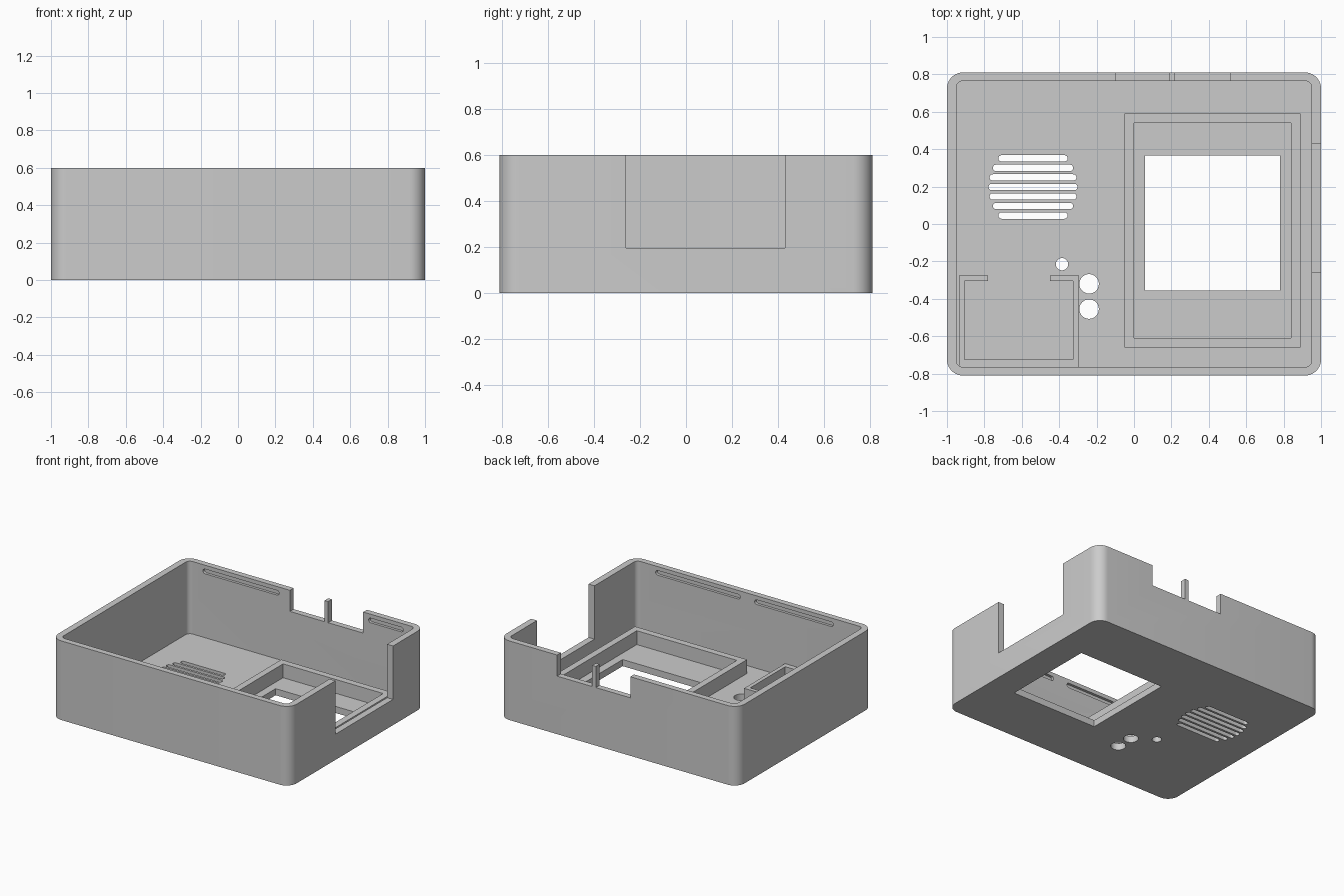
import bpy, bmesh
from math import cos, sin, pi, radians
from mathutils import Matrix

cube = bpy.data.objects.get("Cube")
if cube:
    bpy.data.objects.remove(cube, do_unlink=True)

grey = bpy.data.materials.new("plain grey")
grey.use_nodes = True
grey.diffuse_color = (0.6, 0.6, 0.6, 1)
grey.node_tree.nodes["Principled BSDF"].inputs["Base Color"].default_value = (0.6, 0.6, 0.6, 1)


def prism(name, x, y, z, r=0.0, steps=10, turn=None):
    """Upright block with rounded corners; each range is (low, high)."""
    bm = bmesh.new()
    if r:
        pts = []
        corners = [(x[1] - r, y[1] - r), (x[0] + r, y[1] - r),
                   (x[0] + r, y[0] + r), (x[1] - r, y[0] + r)]
        for q, (cx, cy) in enumerate(corners):
            for i in range(steps + 1):
                a = (q + i / steps) * pi / 2
                pts.append((cx + r * cos(a), cy + r * sin(a)))
    else:
        pts = [(x[1], y[1]), (x[0], y[1]), (x[0], y[0]), (x[1], y[0])]
    verts = [bm.verts.new((px, py, z[0])) for px, py in pts]
    bmesh.ops.remove_doubles(bm, verts=verts, dist=1e-5)
    base = bm.faces.new([v for v in verts if v.is_valid])
    top = bmesh.ops.extrude_face_region(bm, geom=[base], use_keep_orig=True)
    bmesh.ops.translate(bm, vec=(0, 0, z[1] - z[0]),
                        verts=[v for v in top["geom"] if isinstance(v, bmesh.types.BMVert)])
    bmesh.ops.recalc_face_normals(bm, faces=bm.faces)
    if turn:
        bm.transform(turn)
    mesh = bpy.data.meshes.new(name)
    bm.to_mesh(mesh)
    bm.free()
    obj = bpy.data.objects.new(name, mesh)
    bpy.context.collection.objects.link(obj)
    mesh.materials.append(grey)
    return obj


def cut(target, cutters):
    """Subtract the cutters, bake the result and discard the cutters."""
    for c in cutters:
        c.hide_render = True
        mod = target.modifiers.new("cut", 'BOOLEAN')
        mod.operation, mod.solver, mod.object = 'DIFFERENCE', 'EXACT', c
    bpy.context.view_layer.update()
    graph = bpy.context.evaluated_depsgraph_get()
    mesh = bpy.data.meshes.new_from_object(target.evaluated_get(graph))
    target.modifiers.clear()
    target.data = mesh
    for c in cutters:
        bpy.data.objects.remove(c, do_unlink=True)


W, D, H, FLOOR = 1.0, 0.81, 0.6, 0.05
THROUGH = (-0.1, 0.1)
HIGH = (0.44, 0.7)

# Open tray: outer block minus cavity
case = prism("case_shell", (-W, W), (-D, D), (0, H), 0.085)
cutters = [prism("cavity", (-0.95, 0.95), (-0.765, 0.765), (FLOOR, 0.8), 0.035)]

# Side notch and the two back notches that leave a thin post
cutters.append(prism("side_notch", (0.93, 1.1), (-0.26, 0.43), (0.195, 0.7)))
for x in ((-0.1, 0.19), (0.22, 0.515)):
    cutters.append(prism("back_notch", x, (0.74, 0.9), HIGH))

# Display window
cutters.append(prism("window", (0.06, 0.78), (-0.355, 0.365), THROUGH))

# Speaker grille: seven slots following a rounded outline
for i, half in enumerate((0.185, 0.215, 0.232, 0.238, 0.232, 0.215, 0.185)):
    y = 0.045 + 0.051 * i
    cutters.append(prism("grille_slot", (-0.54 - half, -0.54 + half),
                         (y - 0.017, y + 0.017), THROUGH, 0.017, 6))

# Round button and indicator holes
for x, y, r in ((-0.385, -0.215, 0.033), (-0.24, -0.32, 0.052), (-0.24, -0.455, 0.052)):
    cutters.append(prism("round_hole", (x - r, x + r), (y - r, y + r), THROUGH, r))

# Shallow latch grooves inside the front and back walls
stand = Matrix.Rotation(radians(90), 4, 'X')
for x, wall in (((-0.70, -0.04), -1), ((0.08, 0.79), -1),
                ((-0.83, -0.19), 1), ((0.56, 0.85), 1)):
    depth = sorted((-wall * 0.74, -wall * 0.785))
    cutters.append(prism("latch_groove", x, (0.535, 0.57), depth, 0.0175, 6, stand))
cut(case, cutters)

# Raised frame around the display
RIB = (FLOOR - 0.01, 0.155)
frame = prism("display_frame", (-0.05, 0.89), (-0.66, 0.59), RIB)
cut(frame, [prism("frame_opening", (0.0, 0.84), (-0.61, 0.54), (0, 0.3))])

# Battery compartment ribs with a gap at the back
pocket = prism("battery_compartment", (-0.935, -0.295), (-0.775, -0.275), (FLOOR - 0.01, 0.15))
cut(pocket, [prism("pocket_opening", (-0.905, -0.325), (-0.725, -0.305), (0, 0.3)),
             prism("pocket_gap", (-0.78, -0.45), (-0.4, -0.2), (0, 0.3))])

# Smooth rounded corners, keep edges sharp
for obj in (case, frame, pocket):
    bpy.ops.object.select_all(action='DESELECT')
    obj.select_set(True)
    bpy.context.view_layer.objects.active = obj
    bpy.ops.object.shade_smooth_by_angle(angle=radians(30))
